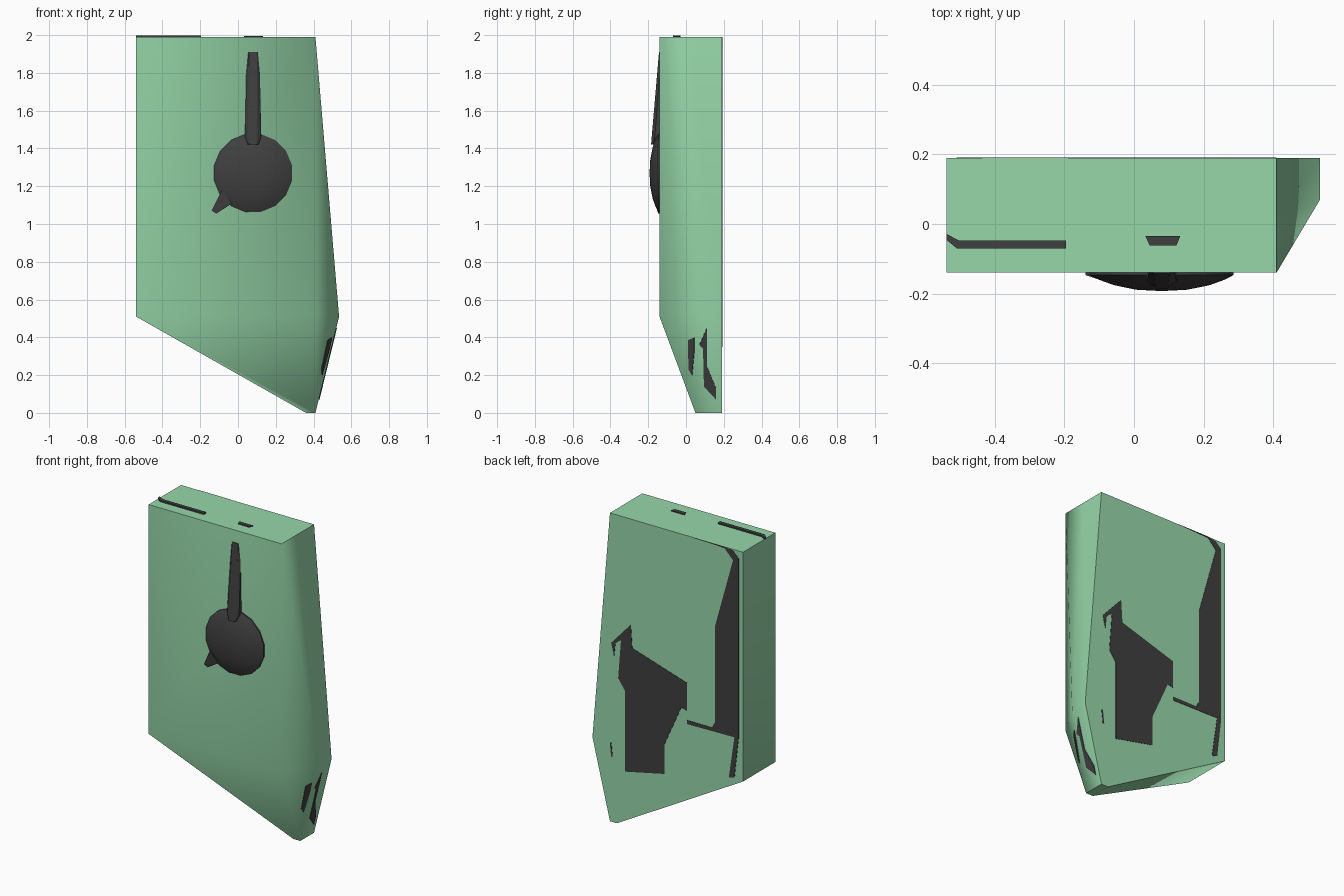
import bpy, bmesh, math
from mathutils import Vector

if "Cube" in bpy.data.objects:
    bpy.data.objects.remove(bpy.data.objects["Cube"])


def material(name, rgb):
    m = bpy.data.materials.new(name)
    m.diffuse_color = (*rgb, 1)
    m.use_nodes = True
    m.node_tree.nodes["Principled BSDF"].inputs["Base Color"].default_value = m.diffuse_color
    return m


GREEN = material("pale green", (0.31, 0.68, 0.40))
BLACK = material("charcoal", (0.05, 0.05, 0.05))


def finish(name, bm, mat, smooth=None):
    bmesh.ops.recalc_face_normals(bm, faces=bm.faces[:])
    me = bpy.data.meshes.new(name)
    bm.to_mesh(me)
    bm.free()
    ob = bpy.data.objects.new(name, me)
    bpy.context.collection.objects.link(ob)
    me.materials.append(mat)
    if smooth:
        bpy.ops.object.select_all(action='DESELECT')
        ob.select_set(True)
        bpy.context.view_layer.objects.active = ob
        bpy.ops.object.shade_smooth_by_angle(angle=math.radians(smooth))
    return ob


def plate(name, pts, normal, height=0.004, sink=0.003):
    """Thin raised plate from an outline lying on a surface."""
    n = Vector(normal).normalized()
    bm = bmesh.new()
    low = [bm.verts.new(Vector(p) - n * sink) for p in pts]
    high = [bm.verts.new(Vector(p) + n * height) for p in pts]
    bm.faces.new(low)
    bm.faces.new(high)
    for i in range(len(pts)):
        j = (i + 1) % len(pts)
        bm.faces.new((low[i], low[j], high[j], high[i]))
    return finish(name, bm, BLACK)


def hull(name, pts, smooth=None):
    bm = bmesh.new()
    for p in pts:
        bm.verts.new(p)
    res = bmesh.ops.convex_hull(bm, input=bm.verts[:])
    junk = {g for g in res["geom_interior"] + res["geom_unused"]
            if isinstance(g, bmesh.types.BMVert)}
    bmesh.ops.delete(bm, geom=list(junk), context='VERTS')
    return finish(name, bm, BLACK, smooth)


# Main slab with a chamfered right side and a slanted foot
L, R, E, F, B, T, M = -0.54, 0.41, 0.535, -0.14, 0.19, 1.99, 0.51
bm = bmesh.new()
v = [bm.verts.new(p) for p in [
    (L, F, M), (L, F, T), (R, F, T), (R, F, M),
    (L, B, M), (L, B, T), (R, B, T), (E, B, M),
    (R, B, 0), (0.36, B, 0), (0.36, 0.05, 0), (R, 0.05, 0),
    (R, 0.02, T), (E, 0.07, M)]]
for f in [(0, 3, 2, 1), (1, 2, 12, 6, 5), (0, 1, 5, 4), (4, 5, 6, 7, 8, 9),
          (12, 13, 7, 6), (2, 3, 13), (2, 13, 12), (0, 10, 11, 3),
          (0, 4, 9, 10), (9, 8, 11, 10), (3, 11, 13), (13, 11, 8, 7)]:
    bm.faces.new([v[i] for i in f])
finish("slab_body", bm, GREEN, 65)

# Domed dial on the front
CX, CZ, SIDES = 0.08, 1.27, 16
bm = bmesh.new()
rings = []
for r, y in [(0.21, -0.13), (0.21, -0.147), (0.185, -0.160),
             (0.14, -0.176), (0.075, -0.189)]:
    rings.append([bm.verts.new((CX + r * math.cos(a), y, CZ + r * math.sin(a)))
                  for a in (2 * math.pi * (i + 0.5) / SIDES for i in range(SIDES))])
for a, b in zip(rings, rings[1:]):
    for i in range(SIDES):
        j = (i + 1) % SIDES
        bm.faces.new((a[i], a[j], b[j], b[i]))
tip = bm.verts.new((CX, -0.193, CZ))
for i in range(SIDES):
    bm.faces.new((rings[-1][i], rings[-1][(i + 1) % SIDES], tip))
bm.faces.new(rings[0])
finish("dial_dome", bm, BLACK, 35)

# Long tapered hand above the dial, with chamfered long edges
pts = []
for z, w, y in [(1.42, 0.028, -0.185), (1.46, 0.043, -0.177), (1.91, 0.034, -0.143)]:
    for s in (-1, 1):
        pts += [(CX + s * w * 0.65, y, z), (CX + s * w, y + 0.012, z),
                (CX + s * w, -0.13, z)]
hull("dial_hand", pts)

# Short pointer at the lower left of the dial
pts = []
for x, z, y in [(-0.085, 1.18, -0.165), (-0.03, 1.11, -0.165),
                (-0.115, 1.055, -0.147), (-0.14, 1.07, -0.147),
                (-0.105, 1.13, -0.155)]:
    pts += [(x, y, z), (x, -0.13, z)]
hull("dial_pointer", pts)

# Slots on the top
UP = (0, 0, 1)
plate("top_long_slot", [(x, y, T) for x, y in [
    (-0.51, -0.07), (-0.195, -0.07), (-0.195, -0.047), (-0.505, -0.047),
    (-0.54, -0.028), (-0.54, -0.045)]], UP, 0.009)
plate("top_short_slot", [(x, y, T) for x, y in [
    (0.045, -0.062), (0.122, -0.062), (0.133, -0.035), (0.033, -0.035)]], UP, 0.005)

# Slots on the lower right chamfer and lower right side
A, C, D = Vector((R, F, M)), Vector((E, 0.07, M)), Vector((R, 0.05, 0))
n = (D - A).cross(C - A)
plate("chamfer_slot", [(A.x - (n.y * (y - A.y) + n.z * (z - A.z)) / n.x, y, z)
                       for y, z in [(0.012, 0.385), (0.045, 0.40), (0.045, 0.33),
                                    (0.033, 0.20), (0.015, 0.23)]], n)
plate("side_slot", [(R + (E - R) * z / M, y, z) for y, z in [
    (0.07, 0.36), (0.11, 0.45), (0.11, 0.25), (0.16, 0.13),
    (0.16, 0.07), (0.095, 0.14), (0.09, 0.34)]], (M, 0, R - E))

# Flat dark panels on the back
BACK = {
    "back_large_panel": [
        (0.26, 1.31), (0.25, 1.16), (-0.14, 1.04), (-0.14, 0.86), (-0.10, 0.87),
        (0.02, 0.60), (0.02, 0.41), (0.30, 0.35), (0.30, 0.87), (0.35, 0.94),
        (0.33, 1.19), (0.37, 1.16), (0.38, 1.07), (0.40, 1.155)],
    "back_tall_panel": [
        (-0.19, 1.99), (-0.41, 1.99), (-0.47, 1.98), (-0.51, 1.94), (-0.51, 0.78),
        (-0.48, 0.52), (-0.44, 0.51), (-0.48, 0.78), (-0.14, 0.775), (-0.14, 0.80),
        (-0.32, 0.80), (-0.34, 0.84), (-0.34, 1.455), (-0.47, 1.92),
        (-0.41, 1.982)],
    "back_small_mark": [(0.41, 0.51), (0.40, 0.51), (0.39, 0.42), (0.40, 0.42)],
}
for name, outline in BACK.items():
    plate(name, [(x, B, z) for x, z in outline], (0, 1, 0), 0.002)
